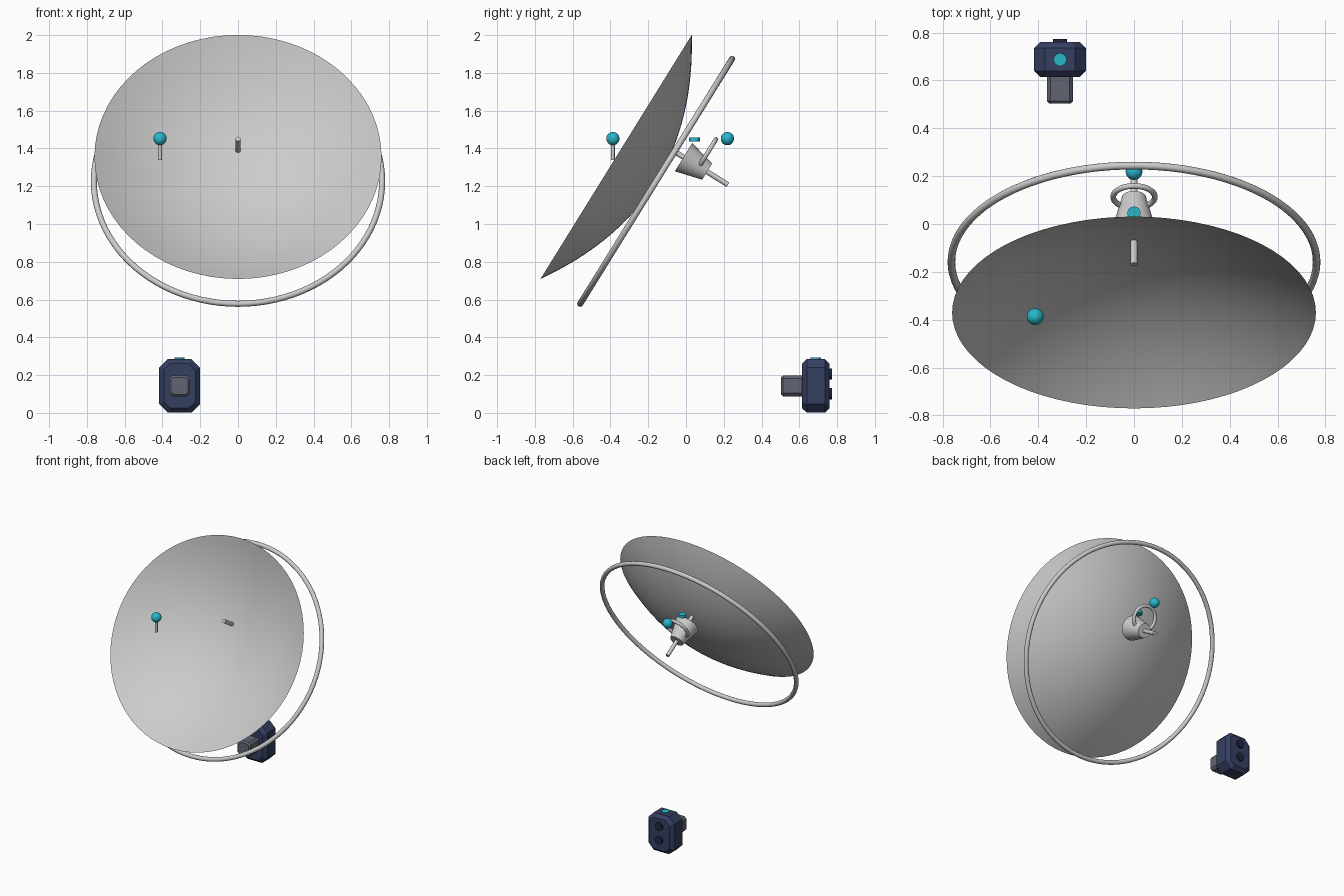
import bpy, bmesh
from math import sin, cos, pi, radians
from mathutils import Vector

if "Cube" in bpy.data.objects:
    bpy.data.objects.remove(bpy.data.objects["Cube"])

TILT = (radians(-121.8), 0, 0)          # local +z points out of the back of the dish
AXIS = Vector((0, 0.85, -0.527))
BACK = (radians(-90), 0, 0)


def material(name, rgb):
    m = bpy.data.materials.new(name)
    m.diffuse_color = (*rgb, 1)
    m.use_nodes = True
    m.node_tree.nodes["Principled BSDF"].inputs["Base Color"].default_value = m.diffuse_color
    return m


CYAN = material("cyan", (0.02, 0.48, 0.6))
NAVY = material("navy", (0.035, 0.05, 0.12))
DARK = material("dark_navy", (0.015, 0.02, 0.05))
SLATE = material("slate", (0.12, 0.13, 0.17))


def finish(name, mat=None, smooth=True):
    ob = bpy.context.object
    ob.name = name
    if mat:
        ob.data.materials.append(mat)
    if smooth:
        bpy.ops.object.shade_smooth_by_angle(angle=radians(35))
    return ob


def rod(name, a, b, r1, r2=None, mat=None, sides=24):
    a, b = Vector(a), Vector(b)
    rot = (b - a).to_track_quat('Z', 'Y').to_euler()
    bpy.ops.mesh.primitive_cone_add(vertices=sides, radius1=r1, radius2=r1 if r2 is None else r2,
                                    depth=(b - a).length, location=(a + b) / 2, rotation=rot)
    return finish(name, mat)


def ball(name, loc, r):
    bpy.ops.mesh.primitive_uv_sphere_add(segments=24, ring_count=16, radius=r, location=loc)
    return finish(name, CYAN)


def ring(name, loc, major, minor, seg):
    bpy.ops.mesh.primitive_torus_add(major_segments=seg, minor_segments=12, major_radius=major,
                                     minor_radius=minor, location=loc, rotation=TILT)
    return finish(name)


def chamfered_block(name, cx, cz, sections, mat):
    """Octagonal loops (y, half width, half height, corner cut) joined along y."""
    bm = bmesh.new()
    loops = []
    for y, w, h, c in sections:
        pts = [(w, h - c), (w - c, h), (c - w, h), (-w, h - c),
               (-w, c - h), (c - w, -h), (w - c, -h), (w, c - h)]
        loops.append([bm.verts.new((cx + x, y, cz + z)) for x, z in pts])
    for p, q in zip(loops, loops[1:]):
        for i in range(8):
            j = (i + 1) % 8
            bm.faces.new((p[i], p[j], q[j], q[i]))
    bm.faces.new(loops[0])
    bm.faces.new(loops[-1])
    bmesh.ops.recalc_face_normals(bm, faces=bm.faces)
    me = bpy.data.meshes.new(name)
    bm.to_mesh(me)
    bm.free()
    me.materials.append(mat)
    bpy.context.collection.objects.link(bpy.data.objects.new(name, me))


# Parabolic dish, one thin sheet
R, DEPTH, SEG, RINGS = 0.76, 0.25, 72, 20
bm = bmesh.new()
apex = bm.verts.new((0, 0, DEPTH))
prev = None
for k in range(1, RINGS + 1):
    r = R * k / RINGS
    z = DEPTH * (1 - (r / R) ** 2)
    cur = [bm.verts.new((r * cos(2 * pi * i / SEG), r * sin(2 * pi * i / SEG), z)) for i in range(SEG)]
    for i in range(SEG):
        j = (i + 1) % SEG
        bm.faces.new((prev[i], cur[i], cur[j], prev[j]) if prev else (apex, cur[i], cur[j]))
    prev = cur
me = bpy.data.meshes.new("dish")
bm.to_mesh(me)
bm.free()
dish = bpy.data.objects.new("dish", me)
dish.location, dish.rotation_euler = (0, -0.37, 1.355), TILT
bpy.context.collection.objects.link(dish)
bpy.context.view_layer.objects.active = dish
dish.select_set(True)
finish("dish")

# Support ring behind the dish
ring("support_ring", (0, -0.158, 1.226), 0.763, 0.016, 96)

# Mount: through shaft, cone, small ring
tail = Vector((0, 0.222, 1.208))
rod("shaft", tail, tail - AXIS * 0.46, 0.014)
rod("mount_cone", (0, -0.013, 1.354), (0, 0.112, 1.277), 0.088, 0.05, sides=32)
ring("handle_ring", (0, 0.113, 1.375), 0.087, 0.012, 48)

# Cyan lights and the front stem
rod("mount_button", (0, 0.045, 1.437), (0, 0.045, 1.458), 0.028, mat=CYAN)
ball("rear_beacon", (0, 0.219, 1.452), 0.035)
ball("front_beacon", (-0.413, -0.387, 1.452), 0.035)
rod("front_stem", (-0.413, -0.387, 1.34), (-0.413, -0.387, 1.45), 0.01)

# Control box with nozzle, top button and rear knobs
BX, BZ = -0.309, 0.143
chamfered_block("control_box", BX, BZ, [(0.614, 0.083, 0.118, 0.033), (0.64, 0.108, 0.142, 0.045),
                                        (0.735, 0.108, 0.142, 0.045), (0.76, 0.083, 0.118, 0.033)], NAVY)
chamfered_block("nozzle", BX, BZ, [(0.503, 0.045, 0.045, 0.012), (0.514, 0.055, 0.055, 0.016),
                                   (0.63, 0.055, 0.055, 0.016)], SLATE)
rod("box_button", (BX, 0.687, 0.275), (BX, 0.687, 0.294), 0.027, mat=CYAN)
for name, z in (("upper_knob", 0.206), ("lower_knob", 0.102)):
    rod(name, (BX, 0.745, z), (BX, 0.773, z), 0.03, mat=DARK)
